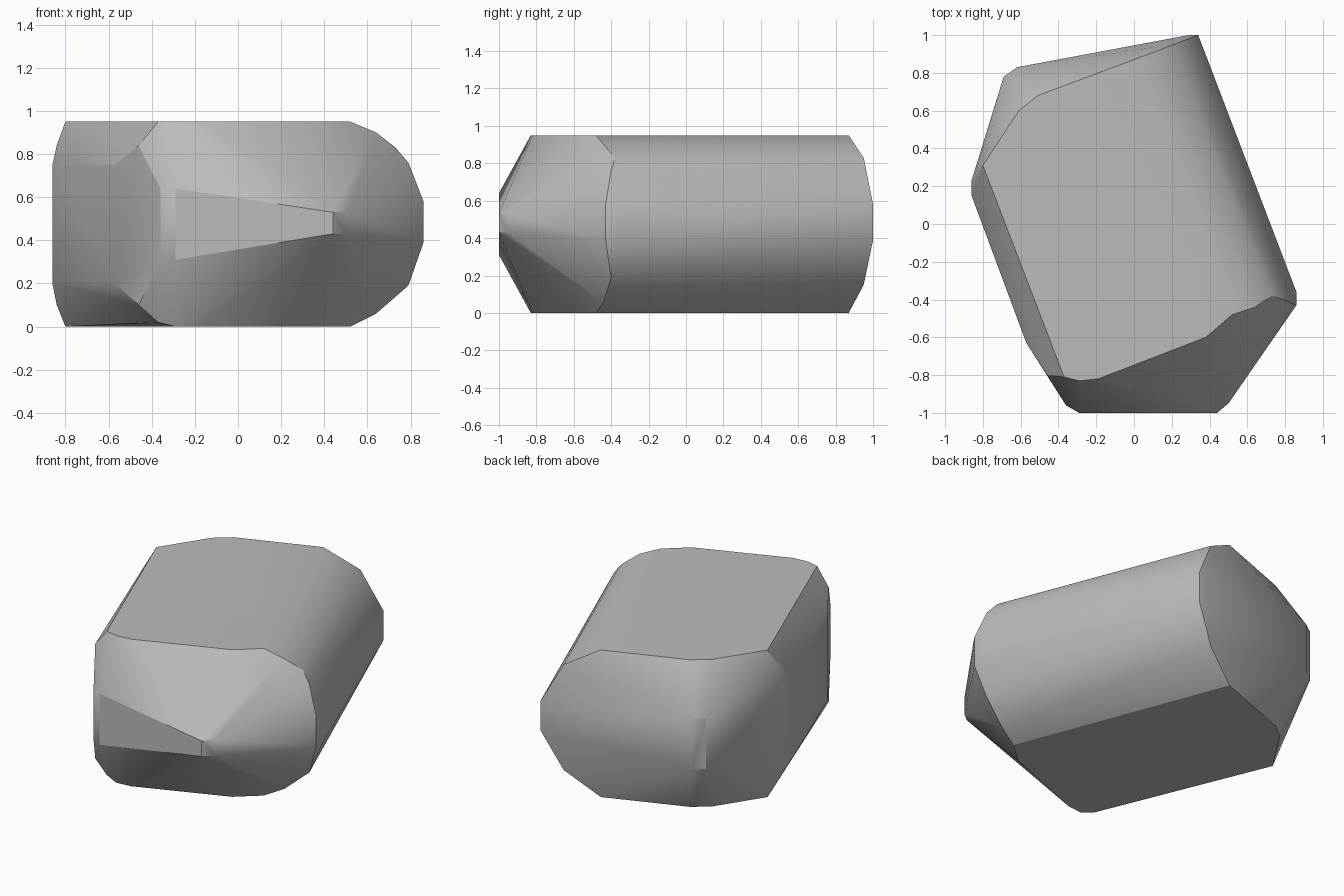
import bpy, bmesh, math

default = bpy.data.objects.get("Cube")
if default:
    bpy.data.objects.remove(default, do_unlink=True)

stone_grey = bpy.data.materials.new("stone grey")
stone_grey.use_nodes = True
colour = (0.5, 0.5, 0.5, 1)
stone_grey.diffuse_color = colour
stone_grey.node_tree.nodes["Principled BSDF"].inputs["Base Color"].default_value = colour

BASE, TOP = 0, 0.95


def pairs(outline, low, high):
    """Place a plan outline at a lower and an upper height."""
    return [(x, y, z) for x, y in outline for z in (low, high)]


# Flat top and bottom
points = pairs([(-.29, -.83), (-.19, -.82), (.38, -.6), (.52, -.48), (0, .87),
                (-.51, .68), (-.61, .6), (-.8, .31)], BASE, TOP)
points += pairs([(-.37, -.81)], .02, TOP)

# Rounded long side
points += pairs([(.64, -.44)], .06, .9)
points += pairs([(.73, -.38), (.21, .95)], .15, .83)
points += pairs([(.79, -.4)], .19, .76)
points += pairs([(.86, -.43), (.86, -.36), (.34, 1), (.29, 1)], .39, .58)

# Steep long side
points += pairs([(-.46, -.8), (-.84, .26)], .1, .84)
points += pairs([(-.57, -.63), (-.86, .23), (-.86, .15)], .2, .75)

# Pointed ends
points += pairs([(-.36, -.96), (-.29, -1)], .31, .64)
points += pairs([(.44, -1), (.5, -.95)], .43, .53)
points += pairs([(-.62, .83), (-.69, .78)], .33, .66)

# Stone skin wrapped around the points
bm = bmesh.new()
for p in points:
    bm.verts.new(p)
hull = bmesh.ops.convex_hull(bm, input=bm.verts)
spare = {g for g in hull["geom_interior"] + hull["geom_unused"]
         if isinstance(g, bmesh.types.BMVert)}
bmesh.ops.delete(bm, geom=list(spare), context="VERTS")
bmesh.ops.dissolve_limit(bm, angle_limit=math.radians(1),
                         verts=bm.verts, edges=bm.edges)
bmesh.ops.recalc_face_normals(bm, faces=bm.faces)

mesh = bpy.data.meshes.new("stone")
bm.to_mesh(mesh)
bm.free()
mesh.materials.append(stone_grey)
stone = bpy.data.objects.new("stone", mesh)
bpy.context.collection.objects.link(stone)

# Soften the shallow edges, keep the strong ones
bpy.ops.object.select_all(action="DESELECT")
stone.select_set(True)
bpy.context.view_layer.objects.active = stone
bpy.ops.object.shade_smooth_by_angle(angle=math.radians(25))
